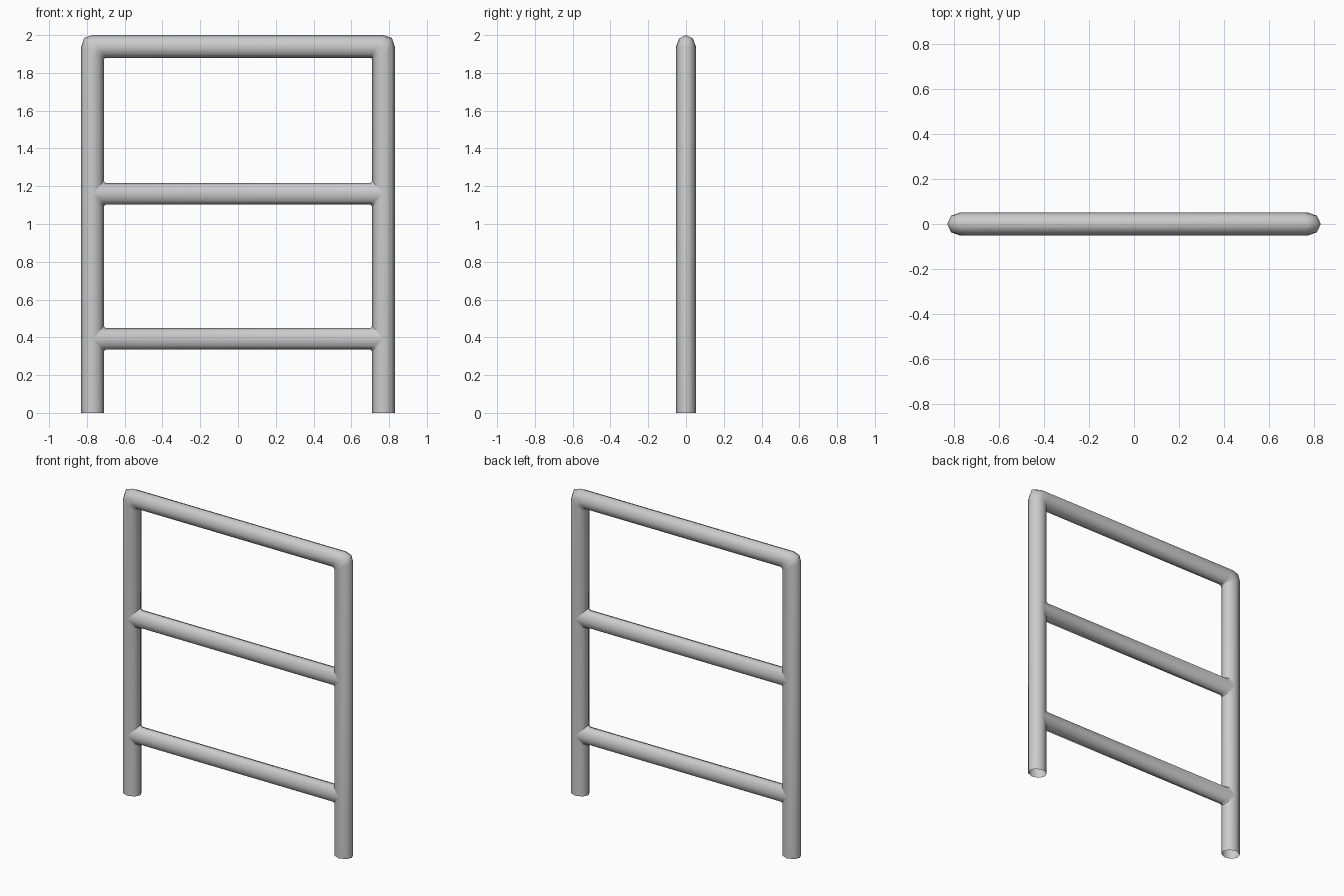
import bpy, math

cube = bpy.data.objects.get("Cube")
if cube:
    bpy.data.objects.remove(cube, do_unlink=True)

SIDES = 8
DEPTH = 0.052      # half thickness front to back
LEG_X = 0.77       # leg centre line
LEG_R = 0.06       # half width of the legs

steel = bpy.data.materials.new("grey steel")
steel.use_nodes = True
GREY = (0.6, 0.6, 0.6, 1)
steel.diffuse_color = GREY
steel.node_tree.nodes["Principled BSDF"].inputs["Base Color"].default_value = GREY


def make_tube(name, rings):
    """Open tube skinned over a list of rings of points."""
    verts = [p for ring in rings for p in ring]
    faces = []
    for r in range(len(rings) - 1):
        for i in range(SIDES):
            j = (i + 1) % SIDES
            a, b = r * SIDES, (r + 1) * SIDES
            faces.append((a + i, a + j, b + j, b + i))
    mesh = bpy.data.meshes.new(name)
    mesh.from_pydata(verts, [], faces)
    mesh.materials.append(steel)
    obj = bpy.data.objects.new(name, mesh)
    bpy.context.collection.objects.link(obj)
    bpy.ops.object.select_all(action='DESELECT')
    obj.select_set(True)
    bpy.context.view_layer.objects.active = obj
    bpy.ops.object.shade_smooth_by_angle(angle=math.radians(60))
    return obj


ANGLES = [2 * math.pi * i / SIDES for i in range(SIDES)]


def frame_ring(inner, outer):
    """Elliptical section between an inner and an outer point in the xz plane."""
    cx, cz = (inner[0] + outer[0]) / 2, (inner[1] + outer[1]) / 2
    dx, dz = outer[0] - cx, outer[1] - cz
    return [(cx + dx * math.cos(a), DEPTH * math.sin(a), cz + dz * math.cos(a))
            for a in ANGLES]


# Legs and top rail: one bent tube with bevelled corners
half = [((0.71, 0), (0.83, 0)),
        ((0.71, 1.87), (0.83, 1.94)),
        ((0.707, 1.877), (0.815, 1.985)),
        ((0.70, 1.88), (0.77, 2.0))]
mirrored = [((-i[0], i[1]), (-o[0], o[1])) for i, o in reversed(half)]
make_tube("legs_and_top_rail", [frame_ring(i, o) for i, o in half + mirrored])


# Rungs: ends are mitred onto the legs with a small flare
def rung_ring(side, z, setback, radius):
    return [(side * (LEG_X - setback - LEG_R * abs(math.cos(a))),
             DEPTH * math.sin(a), z + radius * math.cos(a)) for a in ANGLES]


for name, z in (("lower_rung", 0.393), ("middle_rung", 1.161)):
    make_tube(name, [rung_ring(1, z, 0, 0.067), rung_ring(1, z, 0.01, 0.057),
                     rung_ring(-1, z, 0.01, 0.057), rung_ring(-1, z, 0, 0.067)])
